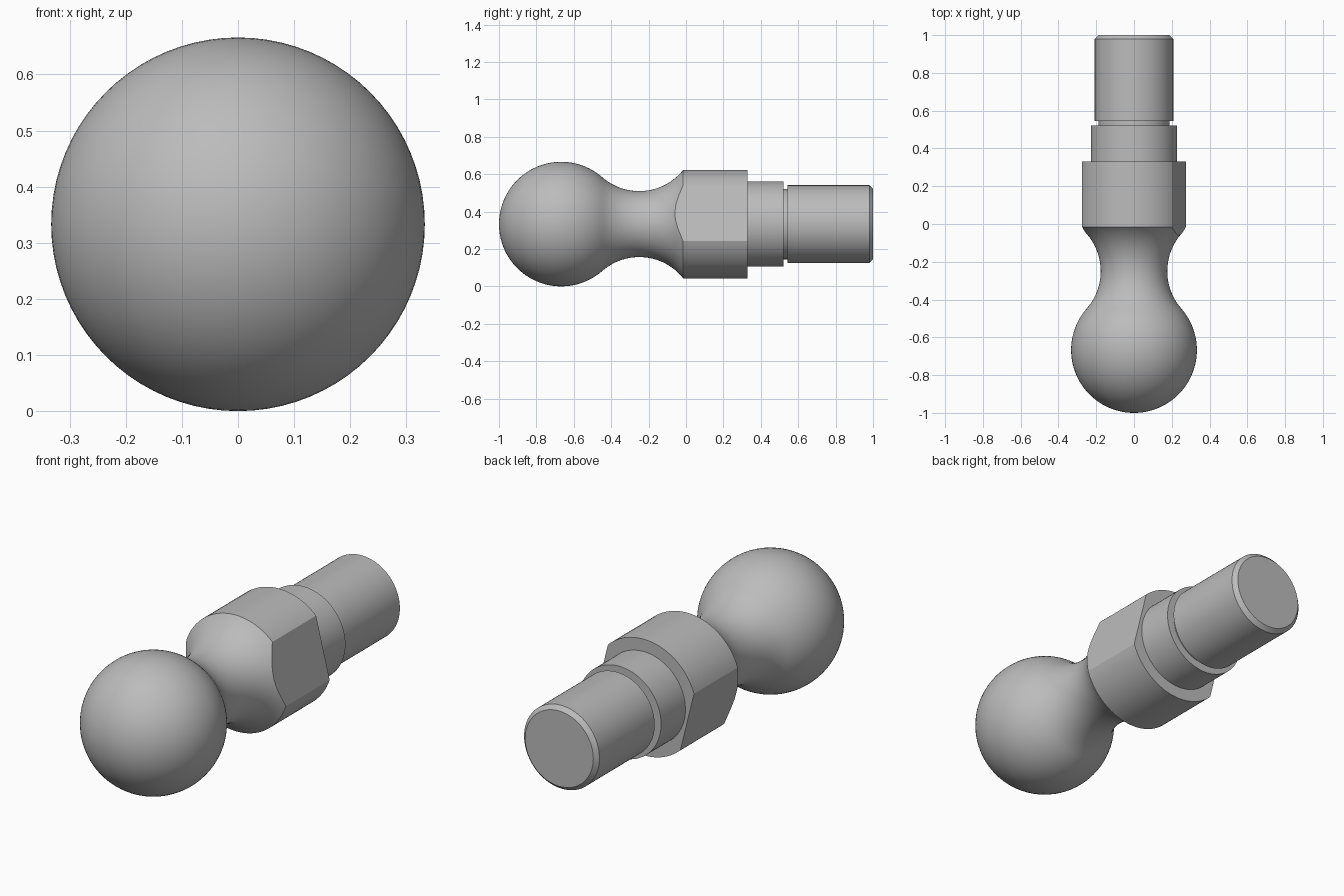
import bpy, bmesh
from math import sin, cos, sqrt, pi, radians, atan2
from mathutils import Vector

cube = bpy.data.objects.get("Cube")
if cube:
    bpy.data.objects.remove(cube, do_unlink=True)

BALL_R, BALL_Y = 0.333, -0.667
NECK_R, NECK_Y = 0.30, -0.25
COLLAR_R, FLAT_DIST, FLAT_TILT = 0.29, 0.245, radians(14)

# Plain steel
steel = bpy.data.materials.new("grey_steel")
steel.use_nodes = True
grey = (0.5, 0.5, 0.5, 1)
steel.diffuse_color = grey
steel.node_tree.nodes["Principled BSDF"].inputs["Base Color"].default_value = grey


def arc(cy, cr, radius, start, end, steps):
    """Points (y, r) on a circular arc of the profile."""
    angles = [start + (end - start) * i / steps for i in range(steps + 1)]
    return [(cy + radius * cos(a), cr + radius * sin(a)) for a in angles]


# Profile along y: ball, then a concave neck tangent to it
neck_h = sqrt((BALL_R + NECK_R) ** 2 - (NECK_Y - BALL_Y) ** 2)
tangent = atan2(neck_h, NECK_Y - BALL_Y)
flare_end = -sqrt(NECK_R ** 2 - (neck_h - COLLAR_R) ** 2)
flare_angle = atan2(COLLAR_R - neck_h, -flare_end)
profile = arc(BALL_Y, 0, BALL_R, pi, tangent, 36)
profile += arc(NECK_Y, neck_h, NECK_R, tangent - pi, flare_angle, 24)[1:]

# Collar, shoulder, groove and chamfered shank
profile += [(0.33, COLLAR_R), (0.33, 0.228), (0.522, 0.228), (0.522, 0.188),
            (0.544, 0.188), (0.544, 0.208), (0.98, 0.208), (1.0, 0.188), (1.0, 0)]

# Turn the profile about the y axis
bm = bmesh.new()
verts = [bm.verts.new((max(r, 0), y, 0)) for y, r in profile]
edges = [bm.edges.new(pair) for pair in zip(verts, verts[1:])]
bmesh.ops.spin(bm, geom=verts + edges, cent=(0, 0, 0), axis=(0, 1, 0),
               angle=2 * pi, steps=80, use_merge=False)
bmesh.ops.remove_doubles(bm, verts=bm.verts, dist=1e-5)

# Two opposite wrench flats milled into the collar and its flare
for side in (1, -1):
    normal = Vector((cos(FLAT_TILT), 0, sin(FLAT_TILT))) * side
    faces = [f for f in bm.faces if NECK_Y < f.calc_center_median().y < 0.34]
    region = set(faces)
    for f in faces:
        region.update(f.verts)
        region.update(f.edges)
    bmesh.ops.bisect_plane(bm, geom=list(region), dist=1e-6, plane_co=normal * FLAT_DIST,
                           plane_no=normal, clear_outer=True)
    rim = [e for e in bm.edges if e.is_boundary]
    bmesh.ops.holes_fill(bm, edges=rim, sides=0)

bmesh.ops.recalc_face_normals(bm, faces=bm.faces)
bmesh.ops.translate(bm, verts=bm.verts, vec=(0, 0, BALL_R))
mesh = bpy.data.meshes.new("ball_stud")
bm.to_mesh(mesh)
bm.free()
mesh.materials.append(steel)

stud = bpy.data.objects.new("ball_stud", mesh)
bpy.context.collection.objects.link(stud)
bpy.ops.object.select_all(action='DESELECT')
stud.select_set(True)
bpy.context.view_layer.objects.active = stud
bpy.ops.object.shade_smooth_by_angle(angle=radians(25))
